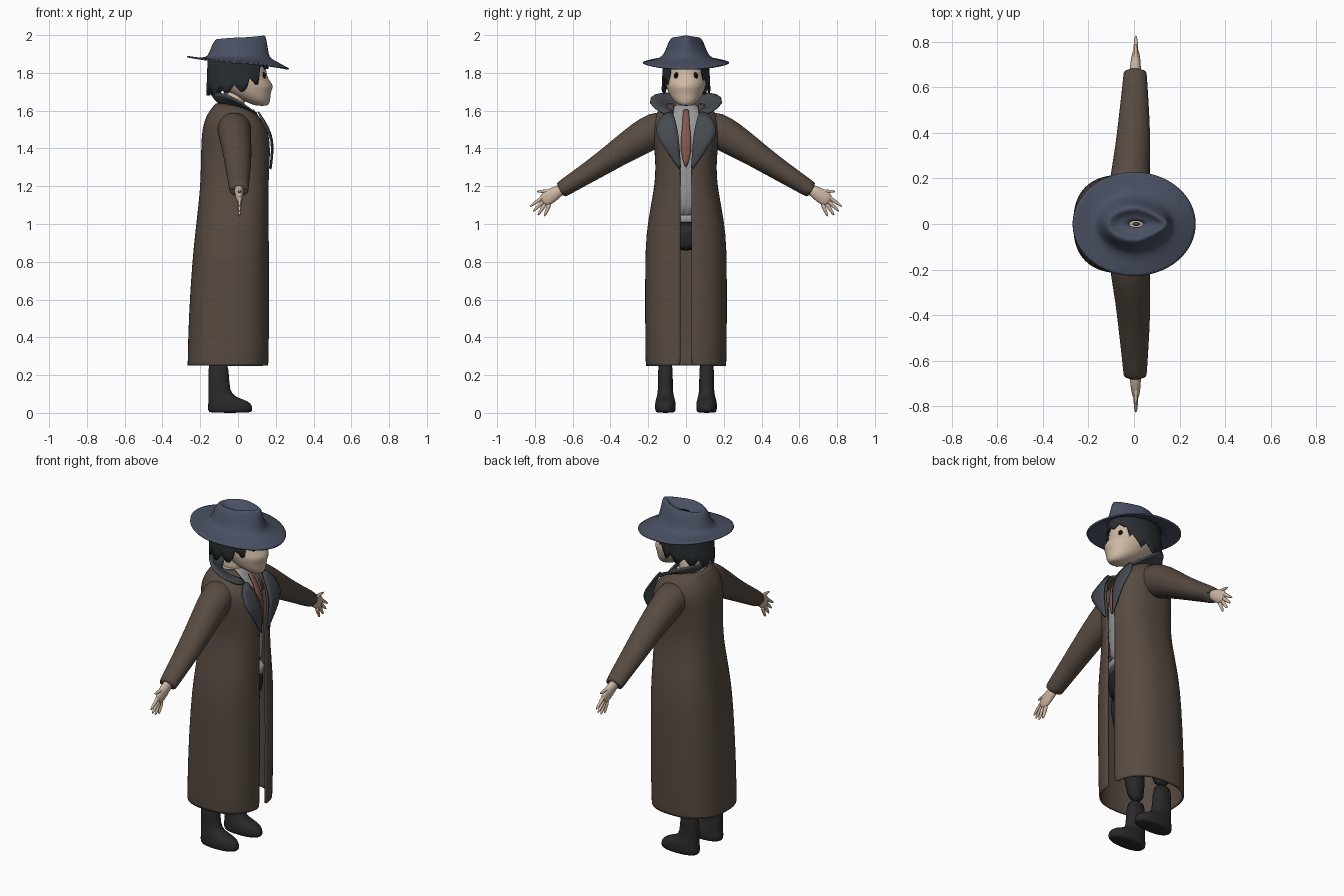
import bpy, bmesh, math
from mathutils import Vector


def material(name, r, g, b):
    m = bpy.data.materials.new(name)
    m.diffuse_color = (r, g, b, 1)
    return m


COAT = material("brown cloth", .095, .07, .054)
FELT = material("blue felt", .068, .08, .125)
SLATE = material("slate cloth", .06, .07, .082)
SKIN = material("skin", .62, .48, .37)
DARK = material("dark hair", .022, .027, .03)
BOOT = material("black leather", .022, .022, .022)
GREY = material("grey shirt", .33, .33, .33)
RUST = material("rust tie", .24, .1, .075)
BLACK = material("black", .003, .003, .003)


def loft(name, rings, mat, closed=True, caps=True, mirror=False, thick=0, sub=1):
    """Skin a list of point rows into a smooth surface."""
    bm = bmesh.new()
    rows = [[bm.verts.new(p) for p in r] for r in rings]
    n = len(rows[0])
    for a, b in zip(rows, rows[1:]):
        for i in range(n if closed else n - 1):
            j = (i + 1) % n
            bm.faces.new((a[i], a[j], b[j], b[i]))
    if closed and caps:
        bm.faces.new(rows[0])
        bm.faces.new(rows[-1])
    bmesh.ops.recalc_face_normals(bm, faces=bm.faces)
    me = bpy.data.meshes.new(name)
    bm.to_mesh(me)
    bm.free()
    me.shade_smooth()
    me.materials.append(mat)
    ob = bpy.data.objects.new(name, me)
    bpy.context.collection.objects.link(ob)
    if mirror:
        m = ob.modifiers.new("mirror", 'MIRROR')
        m.use_axis = (False, True, False)
        m.merge_threshold = .0005
    if sub:
        ob.modifiers.new("smooth", 'SUBSURF').levels = sub
        ob.modifiers["smooth"].render_levels = sub
    if thick:
        s = ob.modifiers.new("thickness", 'SOLIDIFY')
        s.thickness, s.offset = thick, 0
    return ob


def ring(z, xb, xf, hw, n=2, gap=0, cy=0, seg=24):
    """Superellipse section; gap leaves an opening at the front (+x)."""
    a0 = math.asin((gap / hw) ** (n / 2)) if gap else 0
    cx, rx, pts = (xb + xf) / 2, (xf - xb) / 2, []
    for i in range(seg):
        t = a0 + (2 * math.pi - 2 * a0) * i / (seg - 1 if gap else seg)
        c, s = math.cos(t), math.sin(t)
        pts.append((cx + rx * math.copysign(abs(c) ** (2 / n), c),
                    cy + hw * math.copysign(abs(s) ** (2 / n), s), z))
    return pts


def limb(name, path, mat, seg=16):
    """Mirrored tube in the yz plane; path rows are x, y, z, x radius, in-plane radius."""
    rings = []
    for k, (x, y, z, rx, rp) in enumerate(path):
        a, b = path[max(k - 1, 0)], path[min(k + 1, len(path) - 1)]
        d = Vector((0, b[1] - a[1], b[2] - a[2])).normalized()
        up = Vector((0, -d.z, d.y))
        rings.append([Vector((x + rx * math.cos(t), y, z)) + up * rp * math.sin(t)
                      for t in (2 * math.pi * i / seg for i in range(seg))])
    return loft(name, rings, mat, mirror=True)


# Long open coat with a V neck
coat = [(.25, -.262, .155, .207, .03), (.27, -.262, .157, .21, .03), (.5, -.257, .16, .212, .03),
        (.8, -.238, .16, .212, .03), (.95, -.222, .158, .206, .03), (1.08, -.207, .156, .185, .03),
        (1.2, -.195, .157, .162, .03), (1.3, -.192, .162, .155, .03), (1.42, -.19, .168, .165, .035),
        (1.5, -.185, .155, .178, .05), (1.56, -.168, .12, .172, .065), (1.6, -.145, .075, .14, .07),
        (1.635, -.115, .03, .09, .06)]
loft("coat", [ring(z, b, f, w, 2.5, g, seg=40) for z, b, f, w, g in coat], COAT,
     closed=False, thick=.01)

# Sleeves, with a rolled-in cuff
limb("sleeves", [(-.02, .09, 1.53, .09, .07), (-.02, .15, 1.505, .092, .096), (-.015, .24, 1.455, .085, .09),
                 (-.005, .34, 1.39, .078, .075), (0, .45, 1.315, .07, .062), (.003, .56, 1.245, .06, .052),
                 (.005, .655, 1.185, .052, .045), (.005, .67, 1.175, .05, .042),
                 (.005, .66, 1.182, .04, .034)], COAT, 20)

# Hands
limb("palms", [(.005, .64, 1.195, .026, .026), (.006, .69, 1.165, .025, .034), (.008, .73, 1.14, .02, .043),
               (.008, .765, 1.115, .012, .03)], SKIN)
fingers = [(.74, 1.155, .826, 1.092), (.745, 1.13, .81, 1.066), (.74, 1.115, .784, 1.046),
           (.72, 1.112, .75, 1.04), (.69, 1.175, .79, 1.172)]
for i, (y0, z0, y1, z1) in enumerate(fingers):
    pts = [(0, .013), (.5, .011), (.9, .007), (1, .003)]
    limb("finger_%d" % i, [(.008, y0 + (y1 - y0) * t, z0 + (z1 - z0) * t, r, r) for t, r in pts], SKIN, 8)

# Turned-up collar: three rows from neck to outer edge
base = [(-.09, 0, 1.63), (-.075, .06, 1.625), (-.02, .088, 1.615), (.05, .08, 1.605), (.1, .065, 1.585)]
mid = [(-.13, 0, 1.66), (-.105, .085, 1.655), (-.045, .13, 1.648), (.025, .135, 1.628), (.1, .095, 1.585)]
edge = [(-.15, 0, 1.695), (-.13, .085, 1.695), (-.065, .17, 1.69), (.01, .21, 1.648), (.1, .125, 1.582)]
loft("collar", [base, mid, edge], SLATE, closed=False, mirror=True, thick=.01)

# Lapels
inner = [(.168, .028, 1.29), (.178, .032, 1.36), (.182, .036, 1.44), (.16, .048, 1.52), (.1, .07, 1.6)]
outer = [(.168, .034, 1.29), (.178, .085, 1.36), (.18, .14, 1.44), (.155, .172, 1.5), (.11, .125, 1.58)]
cross = [[tuple(a[k] + (b[k] - a[k]) * t + (.008 * (1 - abs(2 * t - 1)) if k == 0 else 0) for k in range(3))
          for t in (0, .5, 1)] for a, b in zip(inner, outer)]
loft("lapels", cross, SLATE, closed=False, mirror=True, thick=.008)

# Shirt, belt, tie and trousers
loft("shirt", [ring(*s, 2.3) for s in [(1.0, -.13, .125, .135), (1.2, -.13, .13, .125), (1.35, -.14, .14, .13),
     (1.48, -.14, .13, .13), (1.55, -.13, .1, .12), (1.6, -.1, .06, .09), (1.64, -.085, .035, .062)]], GREY)
loft("belt", [ring(*s, 2.3) for s in [(1.005, -.135, .13, .138), (1.01, -.137, .134, .14),
     (1.045, -.137, .134, .138), (1.05, -.13, .13, .134)]], GREY)
tie = [(.075, .018, 1.605), (.112, .014, 1.56), (.142, .024, 1.48), (.15, .03, 1.38), (.15, .003, 1.3)]
loft("tie", [[(x, -w, z), (x + .006, 0, z), (x, w, z)] for x, w, z in tie], RUST, closed=False, thick=.008)
loft("hips", [ring(*s, 2.3) for s in [(.86, -.13, .09, .15), (.88, -.14, .11, .155), (.95, -.14, .125, .15),
     (1.01, -.13, .125, .136)]], BOOT)
loft("trouser_legs", [ring(*s, cy=.105, seg=16) for s in [(.26, -.158, -.05, .04), (.5, -.15, -.02, .055),
     (.75, -.12, .05, .07), (.9, -.11, .08, .072)]], BOOT, mirror=True)

# Boots
loft("boots", [ring(*s, 2.3, cy=.109) for s in [(0, -.15, .065, .045), (.008, -.16, .078, .054),
     (.04, -.16, .076, .056), (.062, -.157, .055, .053), (.078, -.156, .005, .048), (.1, -.156, -.035, .042),
     (.15, -.156, -.047, .038), (.3, -.162, -.05, .042)]], BOOT, mirror=True)

# Head, neck and eyes
loft("neck", [ring(*s) for s in [(1.57, -.1, .025, .06), (1.64, -.085, .035, .053), (1.72, -.07, .05, .053)]], SKIN)
head = [(1.625, .1, .155, .025), (1.638, .06, .168, .05), (1.665, .0, .172, .078), (1.7, -.06, .174, .095),
        (1.733, -.1, .193, .106), (1.765, -.12, .16, .112), (1.8, -.13, .152, .115), (1.86, -.13, .145, .112),
        (1.9, -.1, .1, .08)]
loft("head", [ring(*s) for s in head], SKIN)
loft("eyes", [ring(1.785 + .019 * math.sin(a), .136 - .012 * math.cos(a), .136 + .012 * math.cos(a),
     .014 * math.cos(a), cy=.05, seg=12) for a in (-1.5, -.9, -.45, 0, .45, .9, 1.5)], BLACK, mirror=True)

# Hair cap with a jagged lower edge
rows = []
SEG = 60
for k in range(5):
    f, row = k / 4, []
    for i in range(SEG):
        t = 2 * math.pi * i / SEG
        c, s = math.cos(t), math.sin(t)
        low = 1.815 if c > .72 else 1.735 - .035 * (1 - c) / 2 - (.03 if c < .35 else 0)
        low += .05 * abs(((i + 1) % 5) / 2.5 - 1) * (.5 if c > .72 else 1)
        out = 1 + .04 * f * f
        row.append((-.003 + .155 * c * out, .12 * s * (out if c < .5 else 1), 1.885 + (low - 1.885) * f))
    rows.append(row)
loft("hair", rows, DARK, caps=False, thick=.008, sub=0)

# Hat: brim edge, brim, crown, pinched top and dent (cx, rx, ry, z, front lift, pinch)
hat = [(0, .27, .228, 1.853, -.033, 0), (0, .245, .208, 1.858, -.025, 0), (0, .205, .172, 1.866, -.01, 0),
       (0, .168, .135, 1.876, -.002, 0), (.004, .155, .112, 1.9, 0, .1), (.008, .145, .098, 1.94, 0, .25),
       (.012, .134, .084, 1.972, .006, .4), (.014, .128, .072, 1.987, .01, .45),
       (.014, .113, .062, 1.982, .01, .4), (.012, .09, .045, 1.96, .005, .3), (.01, .03, .015, 1.95, 0, 0)]
rings = []
for cx, rx, ry, z, lift, pinch in hat:
    ts = [2 * math.pi * i / 40 for i in range(40)]
    rings.append([(cx + rx * math.cos(t), ry * math.sin(t) * (1 - pinch * max(0, math.cos(t))),
                   z + lift * math.cos(t) * abs(math.cos(t)) ** .5) for t in ts])
crown = loft("hat", [r for r in rings], FELT, caps=False, thick=.008)
loft("hat_dent_floor", [rings[-1], [(.01 + (x - .01) * .1, y * .1, z - .001) for x, y, z in rings[-1]]], FELT)
